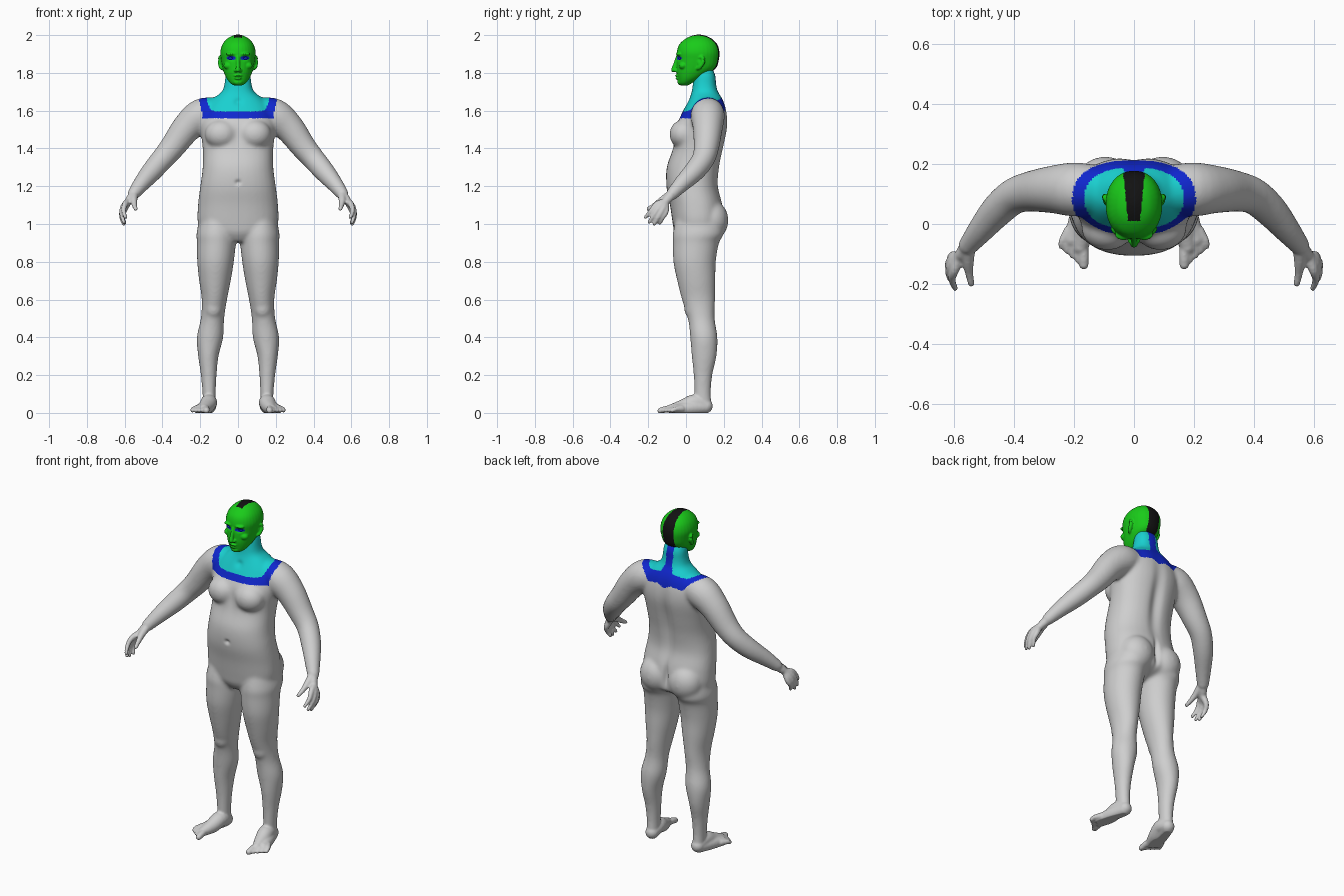
import bpy, bmesh, math
from mathutils import Vector, Matrix

cube = bpy.data.objects.get("Cube")
if cube:
    bpy.data.objects.remove(cube, do_unlink=True)


def material(name, rgb):
    m = bpy.data.materials.new(name)
    m.use_nodes = True
    m.diffuse_color = (*rgb, 1)
    m.node_tree.nodes["Principled BSDF"].inputs["Base Color"].default_value = (*rgb, 1)
    return m


GREY = material("body grey", (.62, .62, .62))
CYAN = material("neck cyan", (.01, .63, .63))
BLUE = material("collar blue", (.005, .02, .62))
GREEN = material("head green", (.01, .6, .01))
BLACK = material("crest black", (.006, .006, .006))


def refine(rows, steps=4):
    """Pass a smooth curve through rows of numbers."""
    out = []
    for i in range(len(rows) - 1):
        a, b, c, d = (rows[max(0, min(len(rows) - 1, i + k))] for k in (-1, 0, 1, 2))
        for s in range(steps):
            t = s / steps
            out.append([q + .5 * t * (r - p + t * (2 * p - 5 * q + 4 * r - w + t * (3 * (q - r) + w - p)))
                        for p, q, r, w in zip(a, b, c, d)])
    return out + [list(rows[-1])]


def skin(bm, rings, power=2.0, n=32):
    """Skin (centre, u, v) elliptical rings into a closed solid."""
    def bend(t):
        return math.copysign(abs(t) ** (2 / power), t)
    loops = []
    for c, u, v in rings:
        angles = [2 * math.pi * k / n for k in range(n)]
        loops.append([bm.verts.new(c + u * bend(math.cos(a)) + v * bend(math.sin(a))) for a in angles])
    for lo, hi in zip(loops, loops[1:]):
        for k in range(n):
            bm.faces.new((lo[k], lo[(k + 1) % n], hi[(k + 1) % n], hi[k]))
    bm.faces.new(loops[0][::-1])
    bm.faces.new(loops[-1])


def stack(bm, rows, power=2.2, side=1):
    """Level slices: height, centre x, half width, front y, back y."""
    skin(bm, [(Vector((side * x, (f + b) / 2, z)), Vector((w, 0, 0)), Vector((0, (b - f) / 2, 0)))
              for z, x, w, f, b in refine(rows)], power)


def blob(bm, centre, size, side=1):
    x, y, z = centre
    bmesh.ops.create_uvsphere(bm, u_segments=24, v_segments=16, radius=1,
                              matrix=Matrix.Translation((side * x, y, z)) @ Matrix.Diagonal((*size, 1)))


def tube(bm, rows, side=1):
    """Round limb along a path: x, y, z, radius, with rounded ends."""
    rows = refine(rows)
    pts = [Vector((side * r[0], r[1], r[2])) for r in rows]
    rings = []
    for i, p in enumerate(pts):
        t = (pts[min(i + 1, len(pts) - 1)] - pts[max(i - 1, 0)]).normalized()
        u = t.cross(Vector((0, 0, 1))).normalized()
        rings.append((p, u * rows[i][3], u.cross(t) * rows[i][3]))
    skin(bm, rings, n=20)
    for p, r in ((pts[0], rows[0][3]), (pts[-1], rows[-1][3])):
        blob(bm, p, (r, r, r))


def fuse(bm, name, voxel, smoothing):
    """Merge overlapping solids into one smooth skin."""
    mesh = bpy.data.meshes.new(name)
    bm.to_mesh(mesh)
    bm.free()
    ob = bpy.data.objects.new(name, mesh)
    bpy.context.collection.objects.link(ob)
    mod = ob.modifiers.new("fuse", 'REMESH')
    mod.mode, mod.voxel_size = 'VOXEL', voxel
    mod = ob.modifiers.new("soften", 'SMOOTH')
    mod.factor, mod.iterations = .5, smoothing
    bpy.context.view_layer.update()
    ob.data = bpy.data.meshes.new_from_object(ob.evaluated_get(bpy.context.evaluated_depsgraph_get()))
    ob.modifiers.clear()
    bpy.data.meshes.remove(mesh)
    ob.data.name = name
    return ob


def push(ob, centre, size, depth):
    """Soft dent or swell along y on the surface near a point."""
    for v in ob.data.vertices:
        q = sum(((a - b) / s) ** 2 for a, b, s in zip(v.co, centre, size))
        if q < 9:
            v.co.y += depth * math.exp(-q)


def paint(ob, mats, rule):
    ob.data.materials.clear()
    for m in mats:
        ob.data.materials.append(m)
    for p in ob.data.polygons:
        p.material_index = mats.index(rule(*p.center))
        p.use_smooth = True


# Torso and neck
bm = bmesh.new()
stack(bm, [(.905, 0, .05, -.03, .08), (.95, 0, .17, -.06, .18), (1, 0, .212, -.07, .2),
           (1.1, 0, .212, -.085, .195), (1.2, 0, .2, -.104, .172), (1.3, 0, .187, -.102, .18),
           (1.4, 0, .187, -.07, .2), (1.5, 0, .198, -.06, .22), (1.57, 0, .195, -.03, .22),
           (1.63, 0, .165, 0, .208), (1.67, 0, .125, .02, .19), (1.7, 0, .086, .03, .17),
           (1.74, 0, .072, .036, .16), (1.79, 0, .066, .045, .155), (1.84, 0, .05, .06, .13)], 2.3)
for s in (1, -1):
    # Legs
    stack(bm, [(1.04, .11, .09, -.05, .19), (.95, .115, .105, -.07, .2), (.9, .114, .103, -.07, .175),
               (.8, .119, .097, -.067, .158), (.7, .122, .084, -.047, .156), (.6, .125, .067, -.022, .154),
               (.5, .135, .062, .01, .152), (.4, .148, .07, .022, .167), (.3, .157, .054, .03, .162),
               (.2, .155, .042, .04, .14), (.1, .153, .035, .043, .132), (.03, .152, .035, .04, .14)], 2, s)
    # Arms
    tube(bm, [(.1, .115, 1.595, .075), (.19, .115, 1.575, .091), (.27, .115, 1.51, .08),
              (.345, .108, 1.41, .068), (.4, .092, 1.345, .061), (.455, .045, 1.28, .056),
              (.51, -.02, 1.215, .045), (.552, -.072, 1.16, .034)], s)
    # Chest, buttocks, knees
    blob(bm, (.088, -.012, 1.475), (.088, .076, .078), s)
    blob(bm, (.095, .135, 1.02), (.1, .09, .105), s)
    blob(bm, (.13, .03, .55), (.045, .04, .05), s)
core = fuse(bm, "torso", .008, 14)

# Hands and feet added to the smoothed core
bm = bmesh.new()
bm.from_mesh(core.data)
bpy.data.objects.remove(core, do_unlink=True)
for s in (1, -1):
    fingers = [((.598, -.155, 1.105), (.595, -.215, 1.035)), ((.608, -.14, 1.09), (.604, -.195, 1.01)),
               ((.61, -.122, 1.08), (.606, -.168, 1)), ((.603, -.105, 1.07), (.6, -.138, 1.005))]
    for knuckle, tip in fingers:
        mid = [(a + b) / 2 for a, b in zip(knuckle, tip)]
        mid[0] += .009
        tube(bm, [(.55, -.07, 1.162, .026), (.58, -.108, 1.12, .02), (*knuckle, .0155),
                  (*mid, .0125), (*tip, .0095)], s)
    tube(bm, [(.55, -.075, 1.16, .024), (.552, -.125, 1.128, .019), (.548, -.165, 1.1, .014),
              (.542, -.2, 1.08, .0105)], s)
    # Foot: heel, instep, outer edge, then toes
    tube(bm, [(.152, .105, .036, .037), (.154, .05, .055, .044), (.165, -.01, .034, .04),
              (.178, -.075, .021, .026)], s)
    tube(bm, [(.155, .1, .03, .035), (.18, .02, .025, .036), (.205, -.05, .018, .027)], s)
    for i in range(5):
        r = .0165 if i == 0 else .0115
        tube(bm, [(.172 + .011 * i, -.05 + .006 * i, .022, .02),
                  (.168 + .0175 * i, -.1 + .011 * i, .02, r * 1.1),
                  (.167 + .0185 * i, -.135 + .0155 * i, .012, r)], s)
body = fuse(bm, "body", .0062, 3)

# Spine furrow, navel, breastbone, collarbone hollow
push(body, (0, .2, 1.36), (.035, .08, .2), -.02)
push(body, (0, .2, 1.04), (.014, .06, .07), -.02)
push(body, (0, -.1, 1.22), (.014, .03, .012), .012)
push(body, (0, -.05, 1.47), (.025, .06, .06), .008)
push(body, (0, .02, 1.645), (.02, .04, .018), .01)
for v in body.data.vertices:
    v.co.z = max(v.co.z, 0)


def body_colour(x, y, z):
    def inside(w, d):
        return abs(x / w) ** 2.4 + abs((y - .085) / d) ** 2.4 < 1
    if z < 1.56 or not inside(.205, .127):
        return GREY
    nape = y > .1 and abs(x) < .024 + max(0, 1.7 - z) * .5
    return CYAN if inside(.165, .102) and not nape else BLUE


paint(body, [GREY, CYAN, BLUE], body_colour)

# Head: skull and jaw
bm = bmesh.new()
stack(bm, [(1.733, 0, .02, -.026, .01), (1.745, 0, .04, -.036, .03), (1.77, 0, .06, -.043, .08),
           (1.8, 0, .074, -.049, .128), (1.83, 0, .083, -.05, .162), (1.87, 0, .09, -.049, .174),
           (1.91, 0, .094, -.049, .177), (1.95, 0, .083, -.036, .166), (1.98, 0, .059, -.004, .138),
           (1.996, 0, .03, .03, .105), (2.003, 0, .006, .06, .075)], 2.15)
# Nose, lips, chin
tube(bm, [(0, -.045, 1.885, .009), (0, -.056, 1.85, .01), (0, -.066, 1.816, .013)])
blob(bm, (0, -.047, 1.785), (.022, .011, .0065))
blob(bm, (0, -.046, 1.771), (.019, .01, .0065))
blob(bm, (0, -.028, 1.752), (.026, .018, .017))
for s in (1, -1):
    # Nostrils, brows, cheeks, ears
    blob(bm, (.012, -.053, 1.812), (.01, .012, .009), s)
    blob(bm, (.034, -.036, 1.9), (.03, .018, .01), s)
    blob(bm, (.05, -.016, 1.838), (.027, .022, .02), s)
    tube(bm, [(.078, .06, 1.822, .009), (.09, .072, 1.83, .011), (.096, .09, 1.858, .011),
              (.094, .086, 1.882, .01), (.084, .066, 1.88, .008)], s)
    blob(bm, (.084, .074, 1.855), (.01, .016, .025), s)
head = fuse(bm, "head", .0038, 5)
for s in (1, -1):
    push(head, (s * .036, -.045, 1.877), (.018, .03, .011), .009)
push(head, (0, -.055, 1.778), (.022, .02, .003), .004)


def head_colour(x, y, z):
    if y < .02 and ((abs(x) - .037) / .024) ** 2 + ((z - 1.878) / .011) ** 2 < 1:
        return BLUE
    if y > .01 and z > 1.79 and abs(x) < .02 + .1 * (y - .01) and (z > 1.93 or y > .11):
        return BLACK
    return GREEN


paint(head, [GREEN, BLACK, BLUE], head_colour)

# Eyeballs
for s, side in ((1, "left"), (-1, "right")):
    bm = bmesh.new()
    blob(bm, (.037, -.026, 1.877), (.016, .013, .008), s)
    mesh = bpy.data.meshes.new(side + "_eye")
    bm.to_mesh(mesh)
    bm.free()
    eye = bpy.data.objects.new(side + "_eye", mesh)
    bpy.context.collection.objects.link(eye)
    paint(eye, [BLUE], lambda x, y, z: BLUE)
